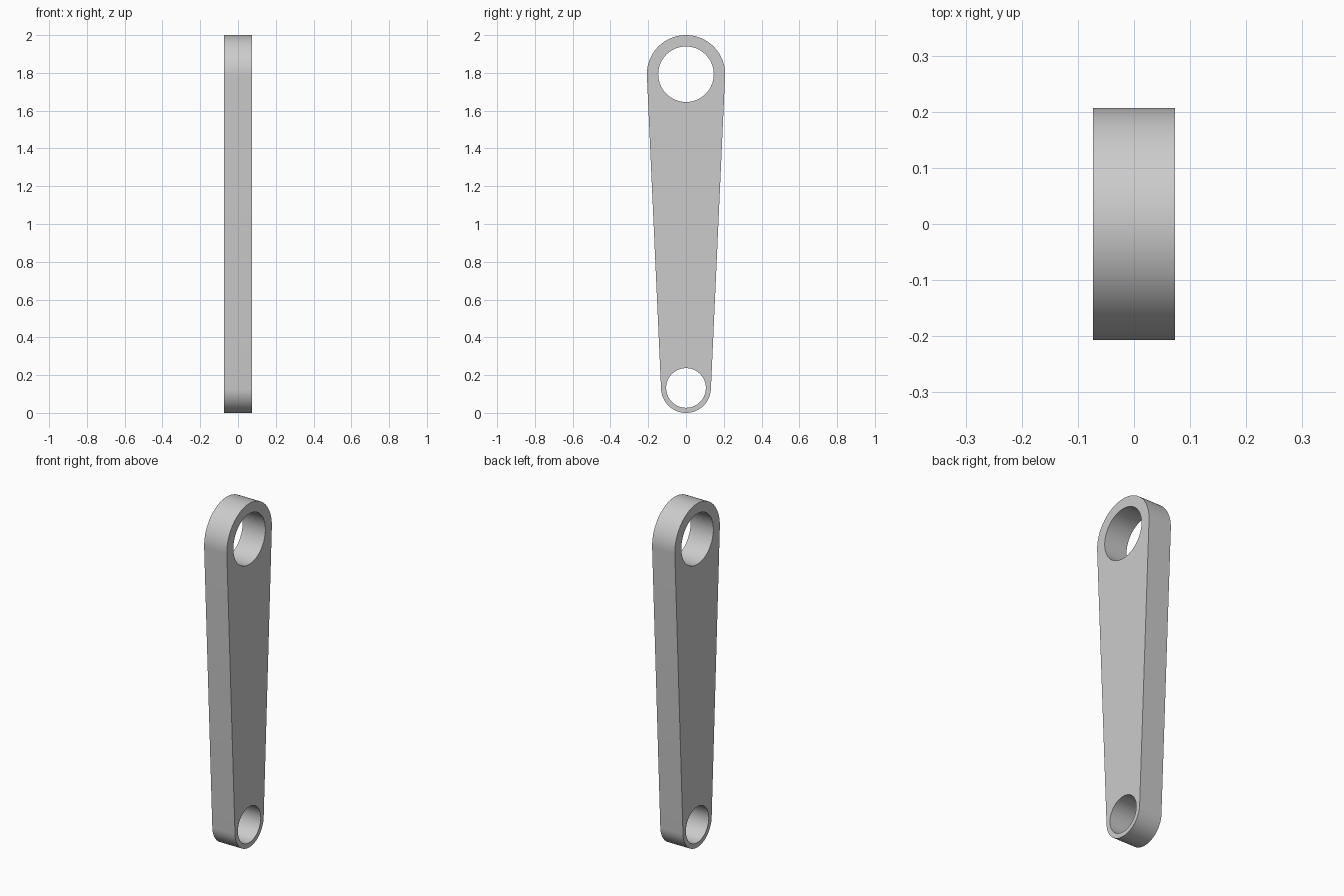
import bpy
import bmesh
import math

cube = bpy.data.objects.get("Cube")
if cube:
    bpy.data.objects.remove(cube, do_unlink=True)

HALF_THICKNESS = 0.073
TOP_Z, TOP_R, TOP_HOLE = 1.793, 0.207, 0.147
LOW_Z, LOW_R, LOW_HOLE = 0.132, 0.132, 0.105
STEPS = 48

# Plain grey metal
grey = bpy.data.materials.new("grey_metal")
grey.use_nodes = True
colour = (0.6, 0.6, 0.6, 1)
grey.diffuse_color = colour
grey.node_tree.nodes["Principled BSDF"].inputs["Base Color"].default_value = colour


def arc(z, radius, start, end, steps):
    """Points on an arc in the YZ plane."""
    angles = [start + (end - start) * i / steps for i in range(steps + 1)]
    return [(-HALF_THICKNESS, radius * math.cos(a), z + radius * math.sin(a))
            for a in angles]


def add_loop(bm, points):
    verts = [bm.verts.new(p) for p in points]
    return [bm.edges.new((v, verts[(i + 1) % len(verts)]))
            for i, v in enumerate(verts)]


# Outline: two round ends joined by tangent sides
lean = math.asin((TOP_R - LOW_R) / (TOP_Z - LOW_Z))
outline = arc(TOP_Z, TOP_R, -lean, math.pi + lean, STEPS)
outline += arc(LOW_Z, LOW_R, math.pi + lean, 2 * math.pi - lean, STEPS)

# Flat face with both bores, then thickened
bm = bmesh.new()
edges = add_loop(bm, outline)
for z, radius in ((TOP_Z, TOP_HOLE), (LOW_Z, LOW_HOLE)):
    edges += add_loop(bm, arc(z, radius, 0, 2 * math.pi, 2 * STEPS)[:-1])
bmesh.ops.triangle_fill(bm, edges=edges, use_beauty=True, normal=(-1, 0, 0))
solid = bmesh.ops.extrude_face_region(bm, geom=bm.faces[:], use_keep_orig=True)
moved = [g for g in solid["geom"] if isinstance(g, bmesh.types.BMVert)]
bmesh.ops.translate(bm, verts=moved, vec=(2 * HALF_THICKNESS, 0, 0))
bmesh.ops.recalc_face_normals(bm, faces=bm.faces[:])

mesh = bpy.data.meshes.new("link_arm")
bm.to_mesh(mesh)
bm.free()
mesh.materials.append(grey)
link_arm = bpy.data.objects.new("link_arm", mesh)
bpy.context.collection.objects.link(link_arm)

# Smooth bores and ends, crisp rims
bpy.ops.object.select_all(action="DESELECT")
link_arm.select_set(True)
bpy.context.view_layer.objects.active = link_arm
bpy.ops.object.shade_smooth_by_angle(angle=math.radians(30))
